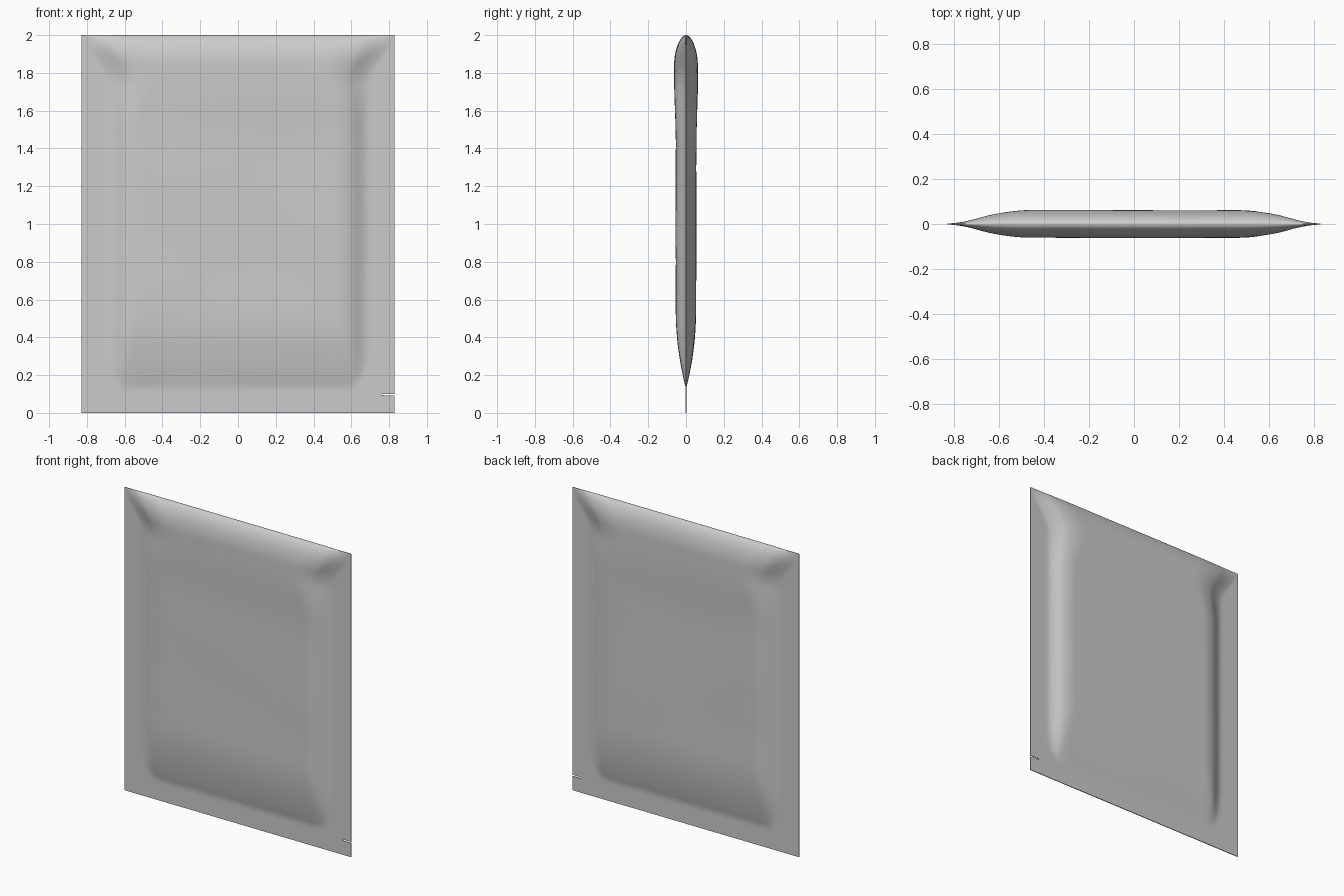
import bpy, bmesh, math

if "Cube" in bpy.data.objects:
    bpy.data.objects.remove(bpy.data.objects["Cube"])

HALF_W, TOP = 0.828, 2.0      # outer half width and height
SEAL_Z, FILM = 0.135, 0.0025  # top of the bottom seal, half thickness of film


def smooth(a, b, v):
    t = min(1, max(0, (v - a) / (b - a)))
    return t * t * (3 - 2 * t)


def seal_x(z):
    # inner edge of the side seals, flaring out to the top corners
    return 0.685 + 0.138 * smooth(1.72, 2.0, z) ** 1.3


def bulge(x, z, side):
    # half thickness of the filled pouch
    reach = 0.17 + 0.14 * smooth(1.5, 2.0, z)
    a = max(0, 1 - (seal_x(z) - abs(x)) / reach)
    b = max(0, 1 - (z - SEAL_Z) / 0.42)
    r = (a ** 4 + b ** 4) ** 0.25
    if r >= 1:
        return FILM
    t = min(1, (TOP - z) / 0.16)
    top = (1 - (1 - t) ** 2) ** 0.6
    depth = 0.051 + 0.008 * smooth(1.4, 1.75, z)
    depth += 0.0015 * math.sin(5 * x + 3 * z + side) * math.sin(6 * z - 2 * x)
    flank = (1 - r * r) * (1 - 0.5 * smooth(0.5, 1, a))
    return FILM + depth * flank * top


# Pouch: front and back sheets sharing a thin rim
NX_SEAL, NX_MID = 5, 80
zs = [SEAL_Z * i / 5 for i in range(5)]
zs += [SEAL_Z + (1.8 - SEAL_Z) * i / 80 for i in range(80)]
zs += [TOP - 0.2 * (1 - i / 24) ** 1.5 for i in range(25)]


def row_x(z):
    w = seal_x(z)
    left = [-HALF_W + (HALF_W - w) * i / NX_SEAL for i in range(NX_SEAL)]
    mid = [-w + 2 * w * i / NX_MID for i in range(NX_MID + 1)]
    return left + mid + [-x for x in reversed(left)]


bm = bmesh.new()
sheets = []
for side in (-1, 1):
    grid = [[bm.verts.new((x, side * bulge(x, z, side), z)) for x in row_x(z)] for z in zs]
    for r0, r1 in zip(grid, grid[1:]):
        for i in range(len(r0) - 1):
            bm.faces.new((r0[i], r0[i + 1], r1[i + 1], r1[i]))
    sheets.append(grid)


def outline(g):
    return (g[0] + [r[-1] for r in g[1:]] + g[-1][-2::-1] + [r[0] for r in g[-2:0:-1]])


la, lb = map(outline, sheets)
for i in range(len(la)):
    j = (i + 1) % len(la)
    bm.faces.new((la[i], la[j], lb[j], lb[i]))
bmesh.ops.recalc_face_normals(bm, faces=bm.faces)
mesh = bpy.data.meshes.new("pouch")
bm.to_mesh(mesh)
bm.free()
pouch = bpy.data.objects.new("pouch", mesh)
bpy.context.collection.objects.link(pouch)

# Tear notch: slim wedge cut into the right seal
bm = bmesh.new()
pts = [(0.76, 0.097), (0.775, 0.093), (0.85, 0.093), (0.85, 0.101), (0.775, 0.101)]
face = bm.faces.new([bm.verts.new((x, -0.05, z)) for x, z in pts])
ext = bmesh.ops.extrude_face_region(bm, geom=[face])["geom"]
bmesh.ops.translate(bm, vec=(0, 0.1, 0), verts=[v for v in ext if isinstance(v, bmesh.types.BMVert)])
bmesh.ops.recalc_face_normals(bm, faces=bm.faces)
cm = bpy.data.meshes.new("notch_cutter")
bm.to_mesh(cm)
bm.free()
cutter = bpy.data.objects.new("notch_cutter", cm)
bpy.context.collection.objects.link(cutter)
cutter.hide_render = True

bpy.context.view_layer.objects.active = pouch
pouch.select_set(True)
mod = pouch.modifiers.new("tear_notch", "BOOLEAN")
mod.operation, mod.object, mod.solver = "DIFFERENCE", cutter, "EXACT"
bpy.ops.object.modifier_apply(modifier=mod.name)
bpy.data.objects.remove(cutter)
bpy.ops.object.shade_smooth_by_angle(angle=math.radians(40))
